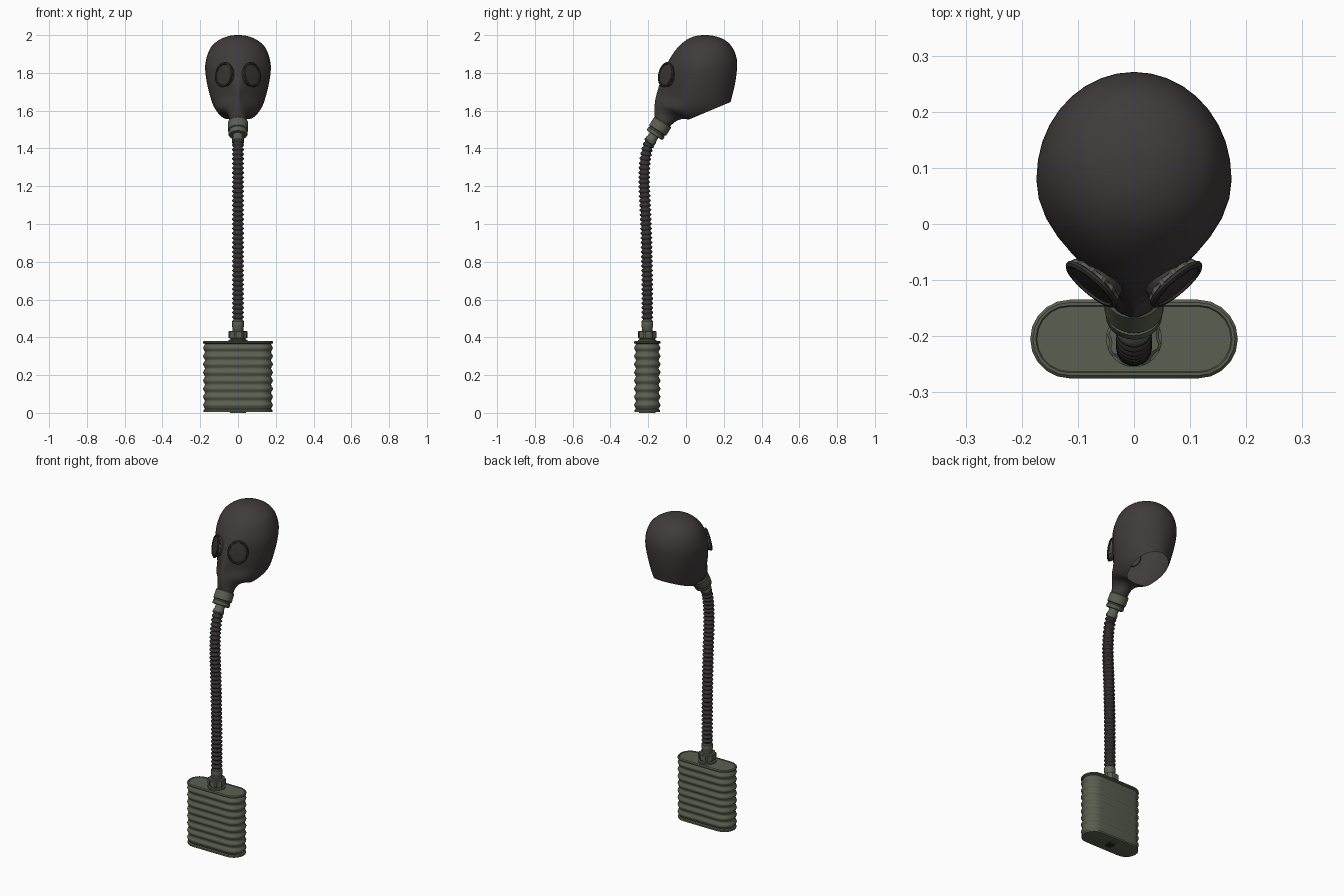
import bpy, bmesh, math
from mathutils import Vector as V

if "Cube" in bpy.data.objects:
    bpy.data.objects.remove(bpy.data.objects["Cube"])


def material(name, rgb):
    m = bpy.data.materials.new(name)
    m.diffuse_color = (*rgb, 1)
    m.use_nodes = True
    m.node_tree.nodes["Principled BSDF"].inputs["Base Color"].default_value = m.diffuse_color
    return m


RUBBER = material("mask rubber", (0.052, 0.044, 0.044))
HOSE = material("hose rubber", (0.036, 0.031, 0.031))
OLIVE = material("olive metal", (0.105, 0.115, 0.082))
GLASS = material("dark lens", (0.040, 0.034, 0.033))
BLACK = material("dark opening", (0.015, 0.015, 0.014))


def finish(name, bm, mat, angle=35):
    bmesh.ops.recalc_face_normals(bm, faces=bm.faces)
    me = bpy.data.meshes.new(name)
    bm.to_mesh(me)
    bm.free()
    me.materials.append(mat)
    for p in me.polygons:
        p.use_smooth = True
    me.set_sharp_from_angle(angle=math.radians(angle))
    ob = bpy.data.objects.new(name, me)
    bpy.context.collection.objects.link(ob)
    return ob


def loft(rings, caps=(True, True)):
    bm = bmesh.new()
    vs = [[bm.verts.new(p) for p in r] for r in rings]
    n = len(vs[0])
    for a, b in zip(vs, vs[1:]):
        for i in range(n):
            j = (i + 1) % n
            bm.faces.new((a[i], a[j], b[j], b[i]))
    if caps[0]:
        bm.faces.new(vs[0])
    if caps[1]:
        bm.faces.new(vs[-1])
    return bm


def frame(axis):
    side = V((0, 0, 1)).cross(axis)
    side = side.normalized() if side.length > 1e-3 else V((1, 0, 0))
    return side, axis.cross(side)


def ring(centre, axis, r, n=24, squash=1.0, notch=0.0):
    """Circle around an axis; notch pulls pairs of points inward for lugs."""
    s, u = frame(axis)
    out = []
    for i in range(n):
        a = 2 * math.pi * i / n
        q = r - (notch if i % 4 < 2 else 0)
        out.append(centre + s * q * squash * math.cos(a) + u * q * math.sin(a))
    return out


def lathe(name, origin, axis, profile, mat, **kw):
    origin, axis = V(origin), V(axis).normalized()
    return finish(name, loft([ring(origin + axis * d, axis, r, **kw) for d, r in profile]), mat)


def spline(pts, steps):
    """Catmull-Rom through tuples of any length."""
    out = []
    for k in range(len(pts) - 1):
        p0, p1, p2, p3 = (pts[min(max(k + o, 0), len(pts) - 1)] for o in (-1, 0, 1, 2))
        for s in range(steps):
            t = s / steps
            out.append(tuple(0.5 * (2 * b + (c - a) * t + (2 * a - 5 * b + 4 * c - d) * t * t
                                    + (3 * b - a - 3 * c + d) * t ** 3)
                             for a, b, c, d in zip(p0, p1, p2, p3)))
    return out + [tuple(pts[-1])]


CY = -0.205  # canister centre line in y


# Canister: ribbed stadium-shaped can
def stadium(inset, z, n=10):
    r, half = 0.070 - inset, 0.115
    pts = []
    for s in (1, -1):
        for i in range(n + 1):
            a = -math.pi / 2 + math.pi * i / n
            pts.append((s * (half + r * math.cos(a)), CY + s * r * math.sin(a), z))
    return pts


can = [stadium(0.012, 0.004), stadium(0.003, 0.006), stadium(0.003, 0.016)]
RIBS = 8
for i in range(RIBS * 6 + 1):
    can.append(stadium(0.010 * (0.5 + 0.5 * math.cos(2 * math.pi * i / 6)),
                       0.02 + 0.345 * i / (RIBS * 6)))
can += [stadium(0.0, 0.369), stadium(0.0, 0.376), stadium(0.005, 0.381),
        stadium(0.010, 0.381), stadium(0.012, 0.378)]
finish("canister", loft(can), OLIVE, 40)

# Inlet on the underside
lathe("inlet_rim", (0, CY, 0), (0, 0, 1), [(0, 0.036), (0, 0.043), (0.008, 0.043)], OLIVE)
lathe("inlet_hole", (0, CY, 0), (0, 0, 1), [(-0.0005, 0.026), (0.004, 0.026)], BLACK)

# Canister neck, lugged nut and hose coupling
lathe("neck", (0, CY, 0.37), (0, 0, 1), [(0, 0.05), (0.016, 0.05), (0.018, 0.04), (0.04, 0.04)], OLIVE)
lathe("lugged_nut", (0, CY, 0.394), (0, 0, 1),
      [(0, 0.044), (0.003, 0.05), (0.036, 0.05), (0.04, 0.045)], OLIVE, n=32, notch=0.005)
lathe("lower_coupling", (0, CY, 0.43), (0, 0, 1),
      [(0, 0.034), (0.008, 0.028), (0.02, 0.028), (0.026, 0.031), (0.05, 0.031), (0.062, 0.025)], OLIVE)

# Corrugated hose following a gentle bend
path = [V((0, y, z)) for y, z in spline(
    [(-0.205, 0.47), (-0.205, 0.66), (-0.208, 0.86), (-0.214, 1.05), (-0.221, 1.2),
     (-0.219, 1.31), (-0.207, 1.39), (-0.186, 1.452)], 40)]
dist = [0.0]
for a, b in zip(path, path[1:]):
    dist.append(dist[-1] + (b - a).length)
COILS, SUB = 40, 6
rings, k = [], 0
for i in range(COILS * SUB + 1):
    d = dist[-1] * i / (COILS * SUB)
    while k < len(path) - 2 and dist[k + 1] < d:
        k += 1
    t = (d - dist[k]) / (dist[k + 1] - dist[k])
    tangent = path[min(k + 2, len(path) - 1)] - path[max(k - 1, 0)]
    centre = path[k].lerp(path[k + 1], t)
    # fixed sideways axis keeps the tube from twisting
    side, up = V((1, 0, 0)), tangent.normalized().cross(V((1, 0, 0)))
    r = 0.0275 - 0.0045 * math.cos(2 * math.pi * i / SUB)
    rings.append([centre + side * r * math.cos(j * math.pi / 9) + up * r * math.sin(j * math.pi / 9)
                  for j in range(18)])
finish("hose", loft(rings), HOSE, 60)

# Connector under the mask
AX = (0, 0.54, 0.84)
lathe("upper_coupling", (0, -0.196, 1.428), AX,
      [(0, 0.026), (0.004, 0.031), (0.022, 0.031), (0.028, 0.027), (0.06, 0.027)], OLIVE)
lathe("connector", (0, -0.165, 1.473), AX,
      [(-0.004, 0.03), (-0.004, 0.046), (0.002, 0.050), (0.016, 0.050), (0.018, 0.047),
       (0.024, 0.047), (0.028, 0.053), (0.076, 0.053), (0.081, 0.049)], OLIVE, n=28)

# Mask shell: front y, z, back y, z, half width, front pinch
sections = [
    (-0.165, 1.562, -0.085, 1.518, 0.046, 0.0),
    (-0.167, 1.595, -0.045, 1.548, 0.048, 0.1),
    (-0.166, 1.630, 0.000, 1.556, 0.067, 0.45),
    (-0.161, 1.665, 0.080, 1.540, 0.104, 0.75),
    (-0.152, 1.700, 0.205, 1.585, 0.135, 0.75),
    (-0.137, 1.750, 0.250, 1.700, 0.160, 0.55),
    (-0.113, 1.820, 0.270, 1.820, 0.174, 0.30),
    (-0.083, 1.880, 0.265, 1.890, 0.165, 0.15),
    (-0.043, 1.935, 0.238, 1.945, 0.140, 0.05),
    (0.003, 1.975, 0.195, 1.980, 0.095, 0.0),
    (0.050, 1.995, 0.140, 1.997, 0.045, 0.0),
    (0.088, 2.000, 0.100, 2.000, 0.006, 0.0)]
rings = []
for fy, fz, by, bz, w, pinch in spline(sections, 4):
    pts = []
    for i in range(36):
        a = 2 * math.pi * i / 36
        u = -math.cos(a)
        t = (u + 1) / 2
        width = w * math.sin(a) * (1 - pinch * u * u if u < 0 else 1)
        pts.append((width, fy + (by - fy) * t, fz + (bz - fz) * t))
    rings.append(pts)
mask = loft(rings, (False, True))
# slanted neck opening
bmesh.ops.bisect_plane(mask, geom=mask.verts[:] + mask.edges[:] + mask.faces[:],
                       plane_co=(0, 0.06, 1.572), plane_no=(0, 0.42, -1), clear_outer=True)
finish("mask", mask, RUBBER, 60)

# Eyepieces: rubber cup, crimped metal ring, dark lens
for s, label in ((-1, "left"), (1, "right")):
    c, n = (s * 0.074, -0.106, 1.79), (s * 0.64, -0.74, 0.2)
    lathe(label + "_eye_cup", c, n, [(-0.035, 0.056), (-0.010, 0.060)], RUBBER, n=32, squash=0.86)
    lathe(label + "_eye_crimp", c, n, [(-0.010, 0.062), (-0.002, 0.066)],
          OLIVE, n=48, squash=0.86, notch=0.005)
    lathe(label + "_eye_rim", c, n, [(-0.003, 0.063), (-0.001, 0.068), (0.004, 0.068), (0.008, 0.063),
                                     (0.008, 0.057), (0.003, 0.055)], HOSE, n=32, squash=0.86)
    lathe(label + "_lens", c, n, [(0.002, 0.056), (0.004, 0.055), (0.006, 0.035), (0.007, 0.012)],
          GLASS, n=32, squash=0.86)
